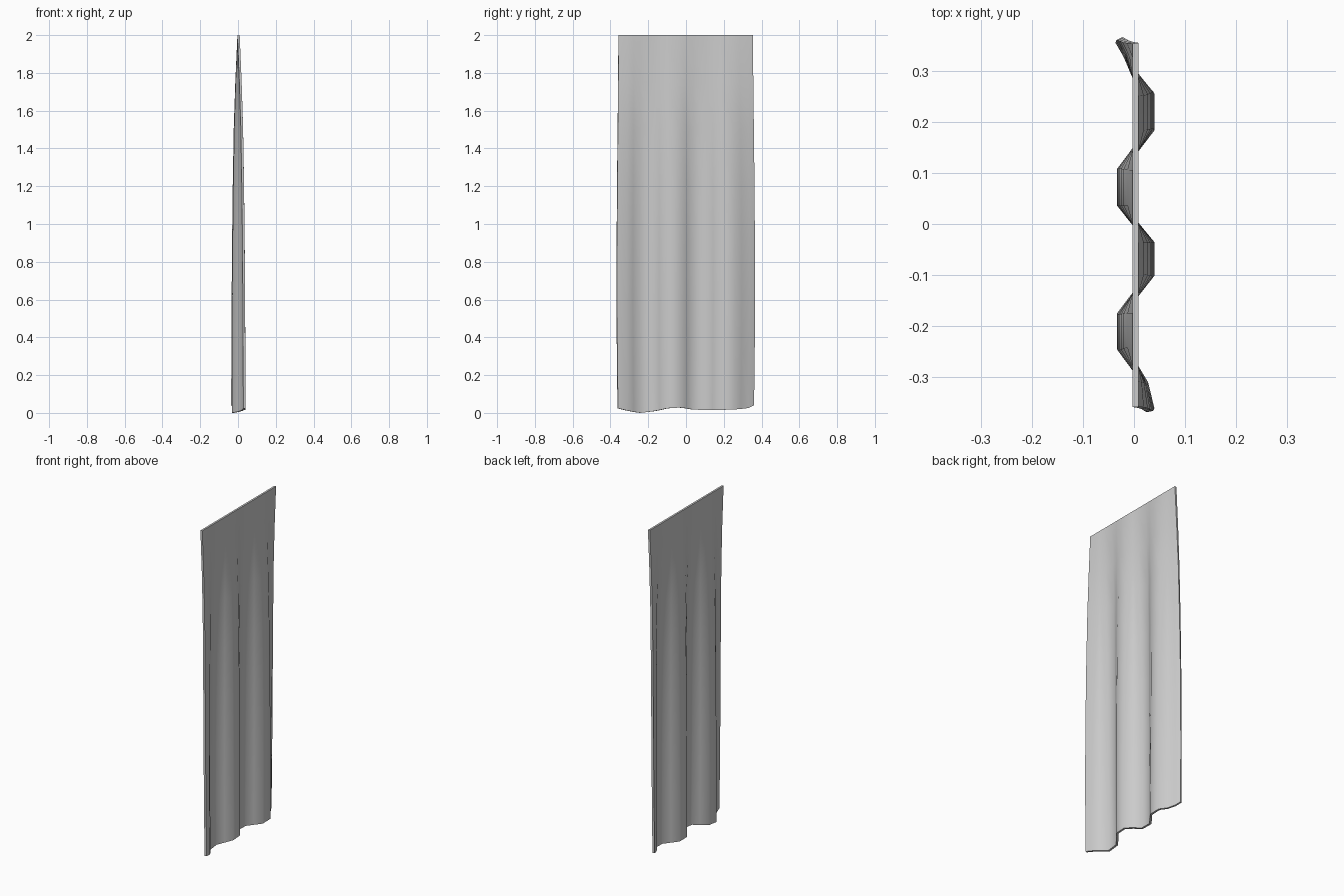
import bpy, bmesh

if "Cube" in bpy.data.objects:
    bpy.data.objects.remove(bpy.data.objects["Cube"])

# Cross-section of the folds at the hem: (x, y, hem height)
hem = [(-0.031, 0.361, 0.04), (-0.015, 0.333, 0.026), (0.003, 0.29, 0.021),
       (0.034, 0.255, 0.018), (0.034, 0.187, 0.016), (0.003, 0.146, 0.016),
       (-0.027, 0.107, 0.016), (-0.027, 0.038, 0.017), (0.003, 0.0, 0.024),
       (0.034, -0.038, 0.028), (0.034, -0.1, 0.024), (0.003, -0.138, 0.015),
       (-0.027, -0.178, 0.008), (-0.027, -0.245, 0.0), (0.003, -0.283, 0.006),
       (0.022, -0.315, 0.012), (0.034, -0.365, 0.024)]
# Rows from hem to top: (height, fold depth, width scale)
rows = [(0.0, 1.0, 0.99), (0.3, 0.97, 1.0), (0.6, 0.92, 1.005),
        (0.9, 0.85, 1.003), (1.2, 0.74, 0.998), (1.5, 0.58, 0.99),
        (1.75, 0.33, 0.984), (2.0, 0.0, 0.98)]
MID = 0.003

# Hanging cloth sheet: folds fade out toward the straight top edge
bm = bmesh.new()
grid = []
for z, depth, width in rows:
    grid.append([bm.verts.new((MID + (x - MID) * depth, y * width,
                               z + h * (1 - z / 2))) for x, y, h in hem])
for lower, upper in zip(grid, grid[1:]):
    for i in range(len(hem) - 1):
        bm.faces.new((lower[i], upper[i], upper[i + 1], lower[i + 1]))
bmesh.ops.recalc_face_normals(bm, faces=bm.faces)
mesh = bpy.data.meshes.new("curtain_panel")
bm.to_mesh(mesh)
bm.free()
curtain = bpy.data.objects.new("curtain_panel", mesh)
bpy.context.collection.objects.link(curtain)

# Cloth thickness
solid = curtain.modifiers.new("thickness", 'SOLIDIFY')
solid.thickness = 0.012
solid.offset = 0
solid.use_even_offset = True
bpy.context.view_layer.objects.active = curtain
curtain.select_set(True)
bpy.ops.object.modifier_apply(modifier="thickness")
bpy.ops.object.shade_smooth_by_angle(angle=0.9)
